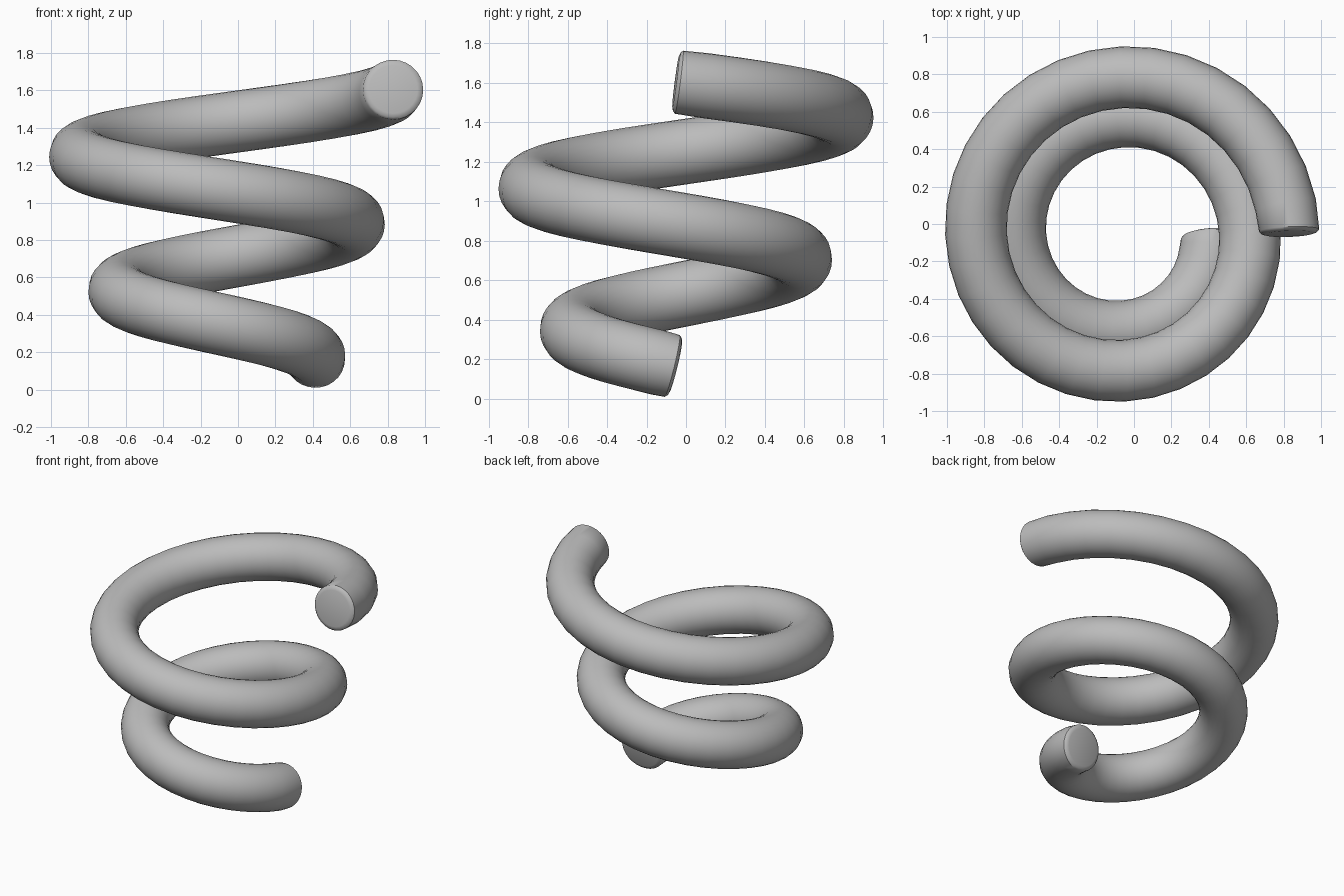
import bpy, bmesh, math
from mathutils import Vector

if "Cube" in bpy.data.objects:
    bpy.data.objects.remove(bpy.data.objects["Cube"])

TUBE = 0.165          # tube radius
SIDES = 28            # sides around the tube
STEPS = 72            # rings along the two turns
TURNS = 2
CENTRE = Vector((-0.06, -0.0525, 0.162))


def path(t):
    """Widening clockwise helix, t in turns."""
    a = -2 * math.pi * t
    r = 0.47 + 0.21 * t
    return CENTRE + Vector((r * math.cos(a), r * math.sin(a), 0.722 * t))


def ring(bm, t, radius, shift=0.0):
    """Circle of vertices square to the path, slid along it by shift."""
    tangent = (path(t + 0.001) - path(t - 0.001)).normalized()
    a = -2 * math.pi * t
    out = Vector((math.cos(a), math.sin(a), 0))
    out = (out - tangent * out.dot(tangent)).normalized()
    up = tangent.cross(out)
    c = path(t) + tangent * shift
    return [bm.verts.new(c + radius * (math.cos(b) * out + math.sin(b) * up))
            for b in (2 * math.pi * i / SIDES for i in range(SIDES))]


bm = bmesh.new()

# Rounded rim profile: (radius, inset from the end)
rim = [(TUBE - 0.035, 0.0), (TUBE - 0.015, 0.006), (TUBE - 0.004, 0.018)]

rings = [ring(bm, 0, r, d) for r, d in rim]
rings += [ring(bm, TURNS * i / STEPS, TUBE) for i in range(1, STEPS)]
rings += [ring(bm, TURNS, r, -d) for r, d in reversed(rim)]

# Tube wall
for a, b in zip(rings, rings[1:]):
    for i in range(SIDES):
        j = (i + 1) % SIDES
        bm.faces.new((a[i], a[j], b[j], b[i]))

# Flat end caps
bm.faces.new(rings[0])
bm.faces.new(rings[-1])
bmesh.ops.recalc_face_normals(bm, faces=bm.faces)

mesh = bpy.data.meshes.new("spiral_coil")
bm.to_mesh(mesh)
bm.free()
coil = bpy.data.objects.new("spiral_coil", mesh)
bpy.context.collection.objects.link(coil)

grey = bpy.data.materials.new("plain_grey")
grey.diffuse_color = (0.5, 0.5, 0.5, 1)
grey.use_nodes = True
grey.node_tree.nodes["Principled BSDF"].inputs["Base Color"].default_value = grey.diffuse_color
mesh.materials.append(grey)

bpy.context.view_layer.objects.active = coil
coil.select_set(True)
bpy.ops.object.shade_smooth_by_angle(angle=math.radians(40))
